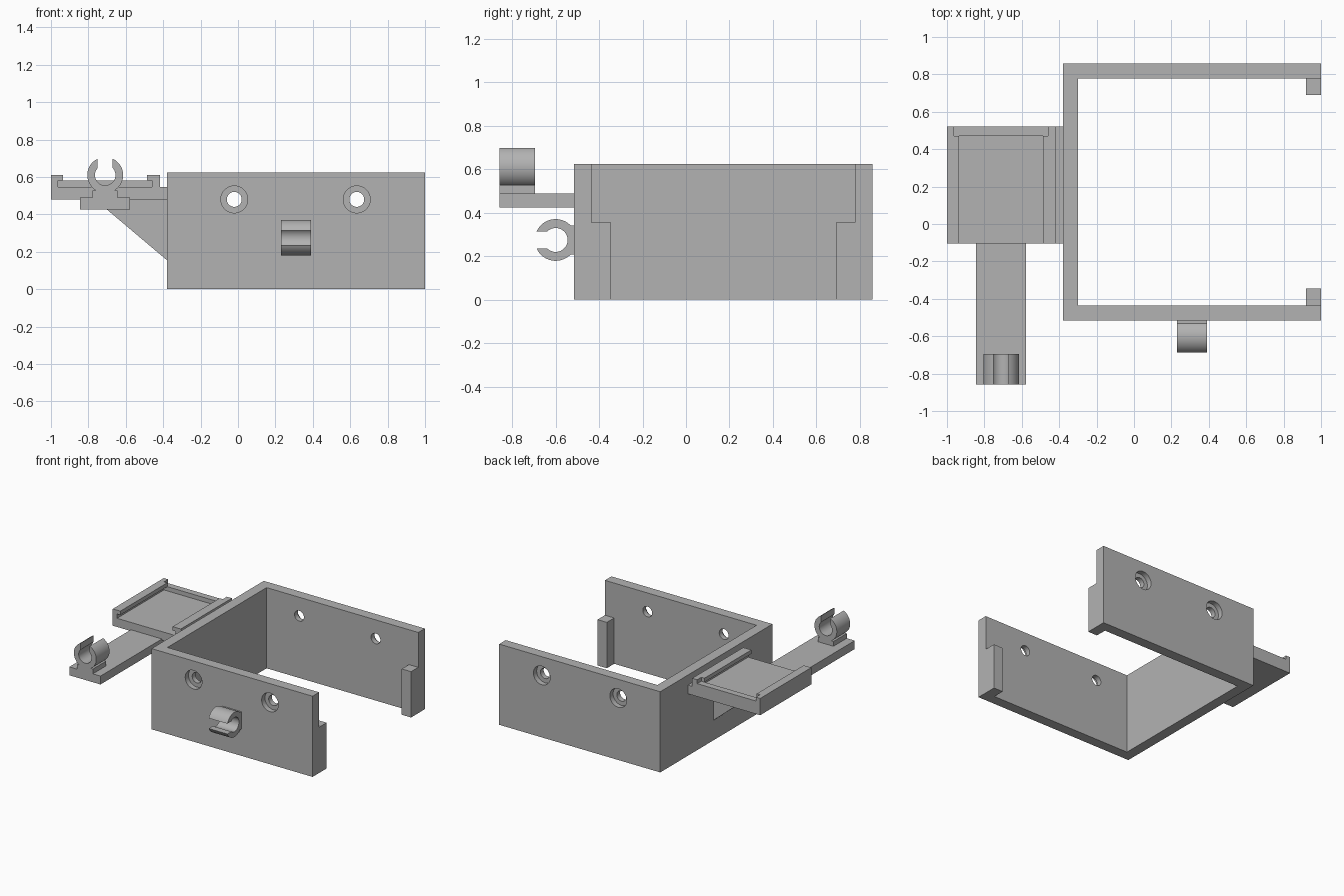
import bpy, bmesh, math
from mathutils import Vector

if "Cube" in bpy.data.objects:
    bpy.data.objects.remove(bpy.data.objects["Cube"])

grey = bpy.data.materials.new("grey plastic")
grey.diffuse_color = (0.45, 0.45, 0.45, 1)
grey.use_nodes = True
grey.node_tree.nodes["Principled BSDF"].inputs["Base Color"].default_value = grey.diffuse_color


def prism(name, pts, axis, lo, hi, smooth=False):
    """Extrude a closed 2D outline along an axis (x: yz, y: xz, z: xy outlines)."""
    place = {"x": lambda a, b, t: (t, a, b),
             "y": lambda a, b, t: (a, t, b),
             "z": lambda a, b, t: (a, b, t)}[axis]
    bm = bmesh.new()
    face = bm.faces.new([bm.verts.new(place(a, b, lo)) for a, b in pts])
    ext = bmesh.ops.extrude_face_region(bm, geom=[face])
    moved = [v for v in ext["geom"] if isinstance(v, bmesh.types.BMVert)]
    bmesh.ops.translate(bm, verts=moved, vec=Vector(place(0, 0, hi - lo)))
    bmesh.ops.recalc_face_normals(bm, faces=bm.faces)
    mesh = bpy.data.meshes.new(name)
    bm.to_mesh(mesh)
    bm.free()
    mesh.materials.append(grey)
    ob = bpy.data.objects.new(name, mesh)
    bpy.context.collection.objects.link(ob)
    if smooth:
        bpy.ops.object.select_all(action="DESELECT")
        ob.select_set(True)
        bpy.context.view_layer.objects.active = ob
        bpy.ops.object.shade_smooth_by_angle(angle=math.radians(30))
    return ob


def rect(a0, a1, b0, b1):
    return [(a0, b0), (a1, b0), (a1, b1), (a0, b1)]


def circle(a, b, r, n=40):
    return [(a + r * math.cos(2 * math.pi * i / n),
             b + r * math.sin(2 * math.pi * i / n)) for i in range(n)]


def clip_outline(foot_top, foot_base, R=0.096, r=0.055, gap=0.04, foot=0.067, n=20):
    """Open snap ring with a foot; the opening points along +v."""
    half = []
    i0, i1 = math.pi, math.asin(gap / r)          # bore, bottom to slot
    for i in range(n + 1):
        t = i0 + (i1 - i0) * i / n
        half.append((r * math.sin(t), r * math.cos(t)))
    o0, o1 = math.asin(gap / R), math.acos(foot_top / R)   # outer, tip to foot
    for i in range(n + 1):
        t = o0 + (o1 - o0) * i / n
        half.append((R * math.sin(t), R * math.cos(t)))
    half += [(foot, foot_top), (foot, foot_base)]
    return half + [(-u, v) for u, v in reversed(half[1:])]


# C-shaped bracket
X0, X1, Y0, Y1, W, H = -0.38, 1.0, -0.515, 0.858, 0.08, 0.625
bracket = prism("bracket", [
    (X0, Y0), (X1, Y0), (X1, Y0 + W), (X0 + W, Y0 + W),
    (X0 + W, Y1 - W), (X1, Y1 - W), (X1, Y1), (X0, Y1)], "z", 0, H)

# Counterbored screw holes in both side walls
for i, x in enumerate((-0.02, 0.635)):
    for label, r, spans in (
            ("bore", 0.04, ((Y0 - 0.1, Y1 + 0.1),)),
            ("counterbore", 0.072, ((Y0 - 0.1, Y0 + 0.04), (Y1 - 0.04, Y1 + 0.1)))):
        for lo, hi in spans:
            cutter = prism(f"{label}_cutter", circle(x, 0.48, r), "y", lo, hi)
            cutter.hide_render = True
            cutter.hide_viewport = True
            mod = bracket.modifiers.new(label, "BOOLEAN")
            mod.operation = "DIFFERENCE"
            mod.solver = "EXACT"
            mod.object = cutter

# Bake the holes, then drop the cutters
deps = bpy.context.evaluated_depsgraph_get()
baked = bpy.data.meshes.new_from_object(bracket.evaluated_get(deps))
bracket.modifiers.clear()
bracket.data = baked
for ob in [o for o in bpy.data.objects if o.name.split(".")[0].endswith("_cutter")]:
    bpy.data.objects.remove(ob)
bpy.ops.object.select_all(action="DESELECT")
bracket.select_set(True)
bpy.context.view_layer.objects.active = bracket
bpy.ops.object.shade_smooth_by_angle(angle=math.radians(30))

# Retaining lips at the open ends
prism("front_lip", rect(X1 - W, X1, Y0 + W, -0.345), "z", 0, 0.355)
prism("back_lip", rect(X1 - W, X1, 0.69, Y1 - W), "z", 0, 0.355)

# Side tray: grooved rails, then the back stop
prism("tray", [
    (-1, 0.48), (X0, 0.48), (X0, 0.547), (-0.417, 0.547), (-0.417, 0.61),
    (-0.487, 0.61), (-0.487, 0.58), (-0.46, 0.58), (-0.46, 0.547),
    (-0.963, 0.547), (-0.963, 0.58), (-0.935, 0.58), (-0.935, 0.61), (-1, 0.61)],
    "y", -0.105, 0.47)
prism("tray_back_stop", [
    (-1, 0.48), (X0, 0.48), (X0, 0.547), (-0.417, 0.547), (-0.417, 0.61),
    (-0.46, 0.61), (-0.46, 0.58), (-0.963, 0.58), (-0.963, 0.61), (-1, 0.61)],
    "y", 0.47, 0.52)

# Support rib under the tray
prism("tray_rib", [(X0, 0.155), (X0, 0.48), (-0.765, 0.48)], "y", 0.10, 0.205)

# Arm reaching forward from the tray
prism("arm", rect(-0.845, -0.578, 0.425, 0.49), "y", -0.858, 0.2)

# Snap clips: one upright on the arm, one facing forward on the bracket
prism("arm_clip", [(-0.71 + u, 0.61 + v) for u, v in clip_outline(-0.083, -0.122)],
      "y", -0.858, -0.695, smooth=True)
prism("bracket_clip", [(-0.6 - v, 0.275 + u) for u, v in clip_outline(-0.069, -0.09)],
      "x", 0.23, 0.39, smooth=True)
